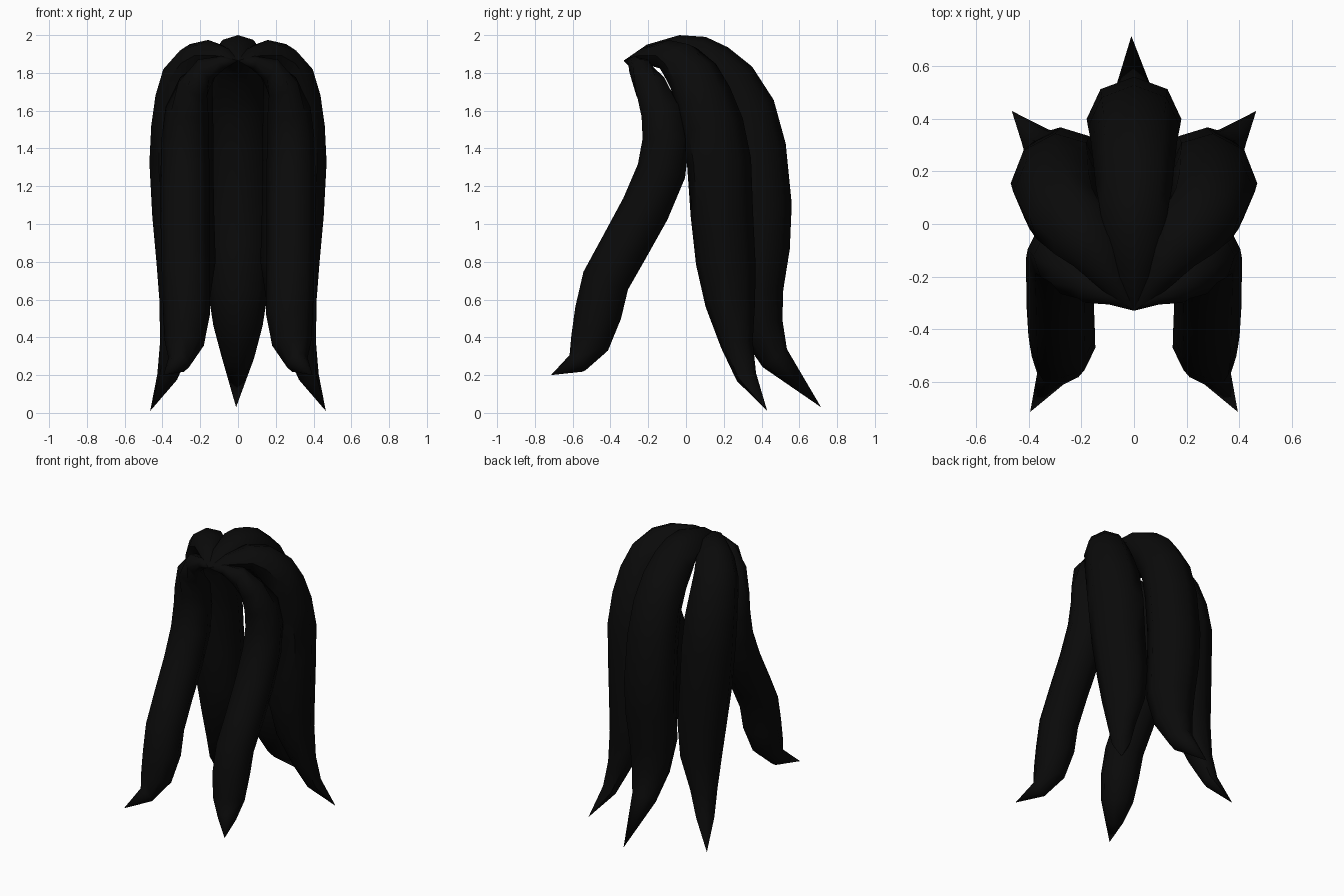
import bpy, bmesh, math
from mathutils import Vector

cube = bpy.data.objects.get("Cube")
if cube:
    bpy.data.objects.remove(cube, do_unlink=True)

black = bpy.data.materials.new("soft_black")
black.use_nodes = True
colour = (0.003, 0.003, 0.003, 1)
black.diffuse_color = colour
black.node_tree.nodes["Principled BSDF"].inputs["Base Color"].default_value = colour

ROOT = (0, -0.33, 1.865)  # shared parting point
SIDES = 8


def strand(name, rows, tip, side_root, side_body, mirror=1):
    """Sweep an octagon along rows of (x, y, z, half width, half thickness)."""
    flip = Vector((mirror, 1, 1))
    path = [Vector(p[:3]) for p in [ROOT, *rows, tip]]
    bm = bmesh.new()
    rings = []
    for i, row in enumerate(rows, 1):
        w, t = row[3], row[-1]
        tangent = (path[i + 1] - path[i - 1]).normalized()
        side = Vector(side_root).lerp(Vector(side_body), min(1, (i - 1) / 3))
        side = (side - tangent * side.dot(tangent)).normalized()
        out = tangent.cross(side)
        ring = []
        for k in range(SIDES):
            a = math.tau * k / SIDES
            p = path[i] + side * w * math.cos(a) + out * t * math.sin(a)
            ring.append(bm.verts.new(p * flip))
        rings.append(ring)
    start = bm.verts.new(path[0] * flip)
    end = bm.verts.new(path[-1] * flip)
    for k in range(SIDES):
        n = (k + 1) % SIDES
        bm.faces.new((start, rings[0][k], rings[0][n]))
        bm.faces.new((end, rings[-1][n], rings[-1][k]))
        for a, b in zip(rings, rings[1:]):
            bm.faces.new((a[k], b[k], b[n], a[n]))
    bmesh.ops.recalc_face_normals(bm, faces=bm.faces)
    mesh = bpy.data.meshes.new(name)
    bm.to_mesh(mesh)
    bm.free()
    mesh.materials.append(black)
    ob = bpy.data.objects.new(name, mesh)
    bpy.context.collection.objects.link(ob)
    bpy.ops.object.select_all(action="DESELECT")
    ob.select_set(True)
    bpy.context.view_layer.objects.active = ob
    bpy.ops.object.shade_smooth_by_angle(angle=math.radians(50))


# Centre back lock
strand("back_lock", [
    (0, -0.2, 1.905, 0.07, 0.045), (0, -0.04, 1.915, 0.115, 0.085),
    (0, 0.06, 1.89, 0.13, 0.11), (0, 0.14, 1.835, 0.145, 0.13),
    (0, 0.235, 1.745, 0.155, 0.145), (0, 0.32, 1.6, 0.165, 0.155),
    (0, 0.37, 1.4, 0.175, 0.16), (0, 0.4, 1.1, 0.18, 0.16),
    (0, 0.39, 0.88, 0.175, 0.16), (0, 0.365, 0.65, 0.16, 0.15),
    (0, 0.395, 0.46, 0.13, 0.12), (0, 0.47, 0.29, 0.085, 0.08),
], (-0.01, 0.715, 0.03), (1, 0, 0), (1, 0, 0))

for label, s in (("left", 1), ("right", -1)):
    # Wide locks at the back corners
    strand(label + "_side_lock", [
        (0.07, -0.22, 1.89, 0.06, 0.045), (0.15, -0.1, 1.895, 0.1, 0.08),
        (0.21, -0.03, 1.86, 0.125, 0.11), (0.265, 0.04, 1.78, 0.145, 0.13),
        (0.285, 0.09, 1.67, 0.16, 0.145), (0.295, 0.14, 1.52, 0.175, 0.155),
        (0.3, 0.175, 1.33, 0.18, 0.16), (0.29, 0.19, 1.05, 0.175, 0.155),
        (0.275, 0.21, 0.8, 0.165, 0.15), (0.285, 0.235, 0.58, 0.14, 0.125),
        (0.33, 0.27, 0.36, 0.09, 0.08), (0.375, 0.32, 0.19, 0.06, 0.05),
    ], (0.465, 0.43, 0.01), (-0.66, 0.75, 0), (-0.66, 0.75, 0), s)
    # Rounder front locks that sweep forward
    strand(label + "_front_lock", [
        (0.08, -0.275, 1.855, 0.035), (0.17, -0.24, 1.82, 0.065),
        (0.235, -0.19, 1.73, 0.09), (0.27, -0.125, 1.6, 0.115),
        (0.28, -0.105, 1.45, 0.125), (0.28, -0.13, 1.28, 0.13),
        (0.28, -0.215, 1.08, 0.13), (0.28, -0.325, 0.88, 0.128),
        (0.275, -0.425, 0.7, 0.127), (0.272, -0.465, 0.53, 0.125),
        (0.285, -0.51, 0.37, 0.105), (0.315, -0.575, 0.265, 0.06),
    ], (0.395, -0.715, 0.2), (-0.3, 0.95, 0), (0.66, 0.75, 0), s)
